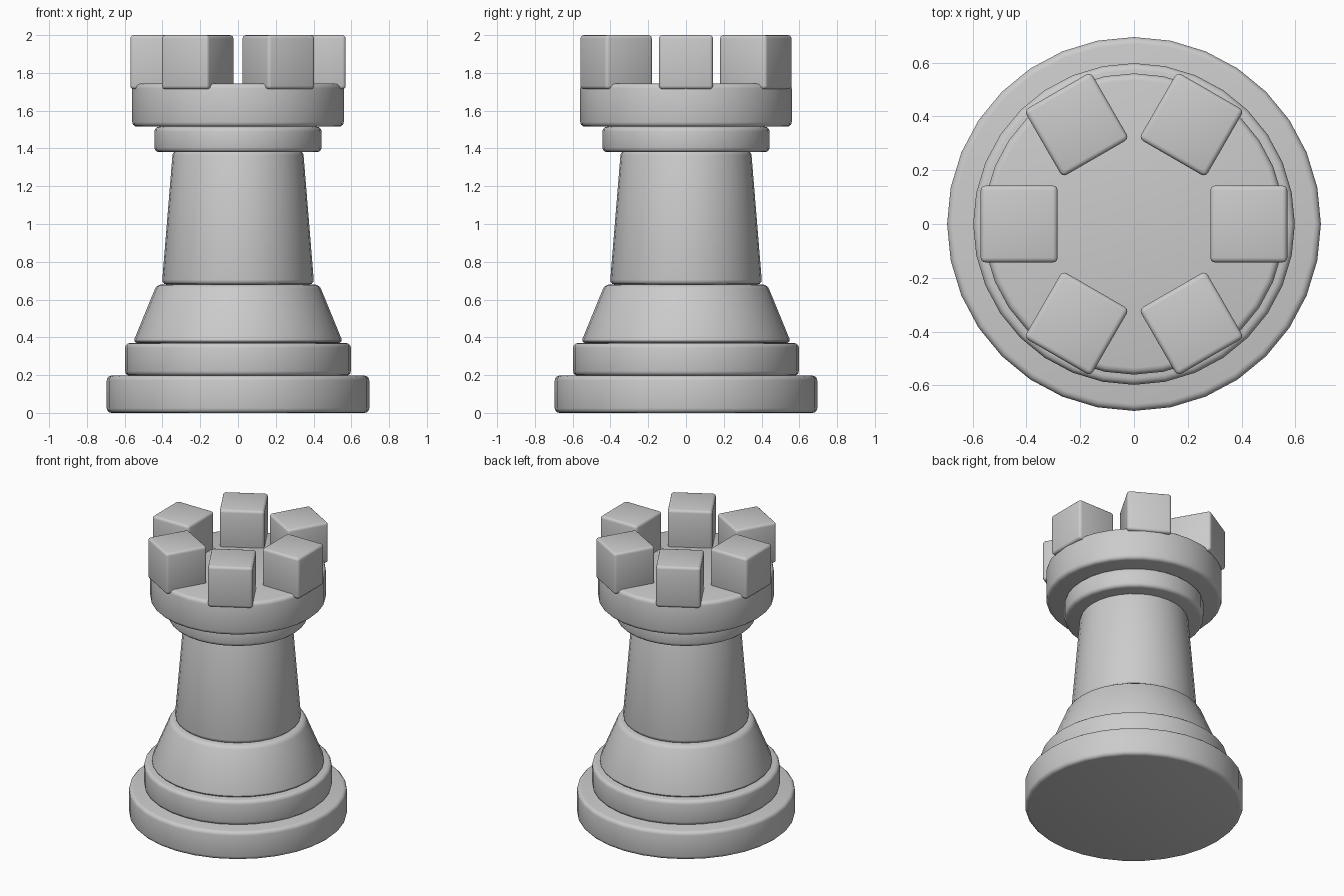
import bpy
from math import cos, sin, radians

if "Cube" in bpy.data.objects:
    bpy.data.objects.remove(bpy.data.objects["Cube"])


def finish(ob, name, bevel):
    ob.name = name
    mod = ob.modifiers.new("rounded_edges", 'BEVEL')
    mod.width = bevel
    mod.segments = 3
    mod.limit_method = 'ANGLE'
    mod.angle_limit = radians(40)
    bpy.ops.object.modifier_apply(modifier=mod.name)
    bpy.ops.object.shade_smooth_by_angle(angle=radians(40))


def drum(name, r_bottom, r_top, z0, z1, bevel=0.025):
    bpy.ops.mesh.primitive_cone_add(vertices=32, radius1=r_bottom, radius2=r_top,
                                    depth=z1 - z0, location=(0, 0, (z0 + z1) / 2))
    finish(bpy.context.object, name, bevel)


# Stepped foot
drum("base", 0.695, 0.695, 0.0, 0.197)
drum("base_ring", 0.598, 0.598, 0.197, 0.37)
drum("skirt", 0.557, 0.43, 0.37, 0.68)

# Tapered tower
drum("tower", 0.403, 0.345, 0.68, 1.39)

# Collar and platform
drum("collar", 0.443, 0.443, 1.38, 1.515)
drum("platform", 0.56, 0.56, 1.515, 1.743)

# Ring of battlements
for i in range(6):
    a = radians(60 * i)
    bpy.ops.mesh.primitive_cube_add(size=0.286, rotation=(0, 0, a),
                                    location=(0.427 * cos(a), 0.427 * sin(a), 1.857))
    finish(bpy.context.object, f"battlement_{i + 1}", 0.018)
